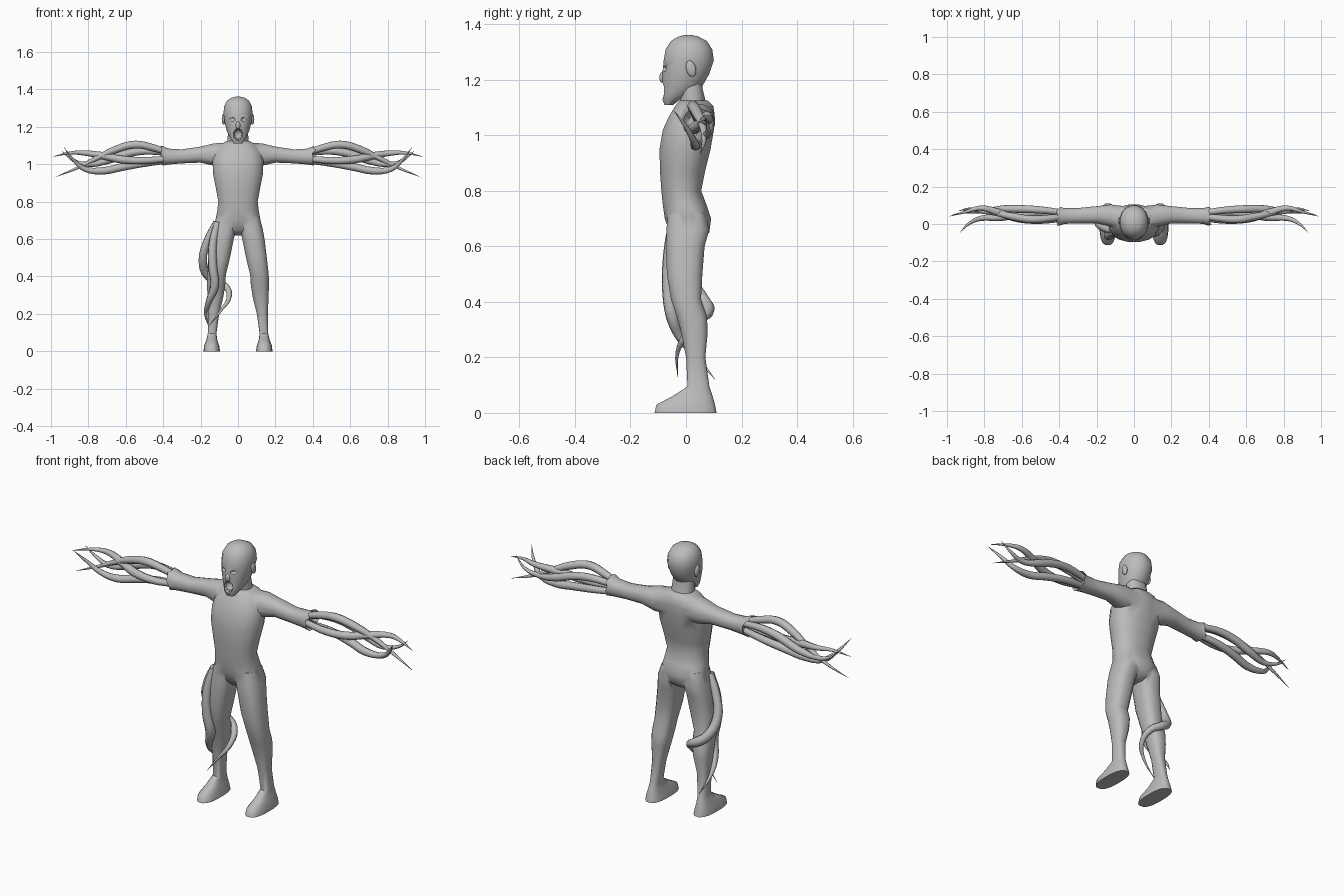
import bpy, bmesh, math, random
from mathutils import Vector

random.seed(4)
skin = bpy.data.materials.new("grey_skin")
skin.diffuse_color = (0.5, 0.5, 0.5, 1)


def activate(ob):
    bpy.ops.object.select_all(action='DESELECT')
    ob.select_set(True)
    bpy.context.view_layer.objects.active = ob


def smooth(ob, angle=50):
    activate(ob)
    bpy.ops.object.shade_smooth_by_angle(angle=math.radians(angle))


def loft(name, rings, axis='z', sides=16, power=2.3, side=1, ragged=0):
    """Skin rounded sections (position, a0, a1, b0, b1) along an axis."""
    bm = bmesh.new()
    loops = []
    for n, (p, a0, a1, b0, b1) in enumerate(rings):
        loop = []
        for i in range(sides):
            t = 2 * math.pi * (i + 0.5) / sides
            c, s = math.cos(t), math.sin(t)
            a = (a0 + a1) / 2 + (a1 - a0) / 2 * math.copysign(abs(c) ** (2 / power), c)
            b = (b0 + b1) / 2 + (b1 - b0) / 2 * math.copysign(abs(s) ** (2 / power), s)
            q = p + (random.uniform(-ragged, ragged) if n == len(rings) - 2 else 0)
            co = (a * side, b, q) if axis == 'z' else (q * side, a, b)
            loop.append(bm.verts.new(co))
        loops.append(loop)
    for lo, hi in zip(loops, loops[1:]):
        for i in range(sides):
            j = (i + 1) % sides
            bm.faces.new((lo[i], lo[j], hi[j], hi[i]))
    bm.faces.new(loops[0])
    bm.faces.new(loops[-1])
    bmesh.ops.recalc_face_normals(bm, faces=bm.faces)
    me = bpy.data.meshes.new(name)
    bm.to_mesh(me)
    bm.free()
    me.materials.append(skin)
    ob = bpy.data.objects.new(name, me)
    bpy.context.collection.objects.link(ob)
    return ob


def ball(name, loc, size, rot=(0, 0, 0)):
    bpy.ops.mesh.primitive_uv_sphere_add(segments=12, ring_count=8, location=loc, rotation=rot)
    ob = bpy.context.object
    ob.name = name
    ob.scale = size
    ob.data.materials.append(skin)
    return ob


def combine(target, other, operation):
    activate(target)
    mod = target.modifiers.new("join", 'BOOLEAN')
    mod.operation, mod.solver, mod.object = operation, 'EXACT', other
    bpy.ops.object.modifier_apply(modifier=mod.name)
    bpy.data.objects.remove(other)


def tendril(name, points, radius, side=1):
    """Tapering tube through the points, ending in a spike."""
    cu = bpy.data.curves.new(name, 'CURVE')
    cu.dimensions = '3D'
    cu.bevel_depth, cu.bevel_resolution, cu.resolution_u = radius, 2, 4
    cu.use_fill_caps = True
    sp = cu.splines.new('BEZIER')
    sp.bezier_points.add(len(points) - 1)
    last = len(points) - 1
    for i, (bp, (x, y, z)) in enumerate(zip(sp.bezier_points, points)):
        bp.co = (x * side, y, z)
        bp.handle_left_type = bp.handle_right_type = 'AUTO'
        t = i / last
        bp.radius = 0.02 if i == last else min(1, 0.75 + t) * min(1, 1.7 * (1 - t) + 0.1)
    cu.materials.append(skin)
    ob = bpy.data.objects.new(name, cu)
    bpy.context.collection.objects.link(ob)
    activate(ob)
    bpy.ops.object.convert(target='MESH')
    smooth(bpy.context.object, 75)


# Torso: position, half width, front, back
torso = [(0.62, 0.03, -0.03, 0.05), (0.65, 0.105, -0.06, 0.085), (0.70, 0.123, -0.078, 0.092),
         (0.75, 0.113, -0.085, 0.075), (0.80, 0.107, -0.09, 0.056), (0.87, 0.12, -0.095, 0.07),
         (0.95, 0.136, -0.097, 0.09), (1.02, 0.138, -0.085, 0.102), (1.07, 0.125, -0.062, 0.105),
         (1.105, 0.10, -0.04, 0.10), (1.125, 0.06, -0.025, 0.08)]
body = loft("body", [(z, -w, w, f, b) for z, w, f, b in torso])

# Neck
combine(body, loft("neck", [(1.06, -0.07, 0.07, -0.04, 0.095), (1.12, -0.057, 0.057, -0.022, 0.072),
                            (1.17, -0.055, 0.055, -0.025, 0.06), (1.22, -0.05, 0.05, -0.03, 0.06)]), 'UNION')

# Legs with feet, and arms with a torn cuff
leg = [(0, 0.095, 0.185, -0.115, 0.112), (0.03, 0.1, 0.182, -0.108, 0.106),
       (0.06, 0.11, 0.17, -0.05, 0.097), (0.095, 0.115, 0.162, 0.005, 0.085),
       (0.2, 0.1, 0.16, 0.0, 0.07), (0.29, 0.078, 0.164, -0.018, 0.079),
       (0.35, 0.068, 0.166, -0.035, 0.076), (0.41, 0.064, 0.165, -0.055, 0.055),
       (0.5, 0.042, 0.155, -0.07, 0.06), (0.6, 0.022, 0.143, -0.072, 0.068),
       (0.66, 0.008, 0.132, -0.072, 0.085), (0.72, 0.01, 0.115, -0.065, 0.07)]
arm = [(0.04, -0.03, 0.095, 0.99, 1.115), (0.125, -0.015, 0.105, 0.99, 1.113),
       (0.2, 0.003, 0.096, 1.008, 1.095), (0.3, 0.003, 0.086, 1.004, 1.08),
       (0.37, 0.0, 0.085, 0.998, 1.084), (0.405, -0.01, 0.092, 0.993, 1.098),
       (0.38, 0.008, 0.076, 1.01, 1.075)]
for s in (1, -1):
    combine(body, loft("leg", leg, power=2.6, side=s), 'UNION')
    combine(body, loft("arm", arm, axis='x', side=s, ragged=0.012), 'UNION')
smooth(body)

# Head: position, half width, front, back
skull = [(1.11, 0.022, -0.078, -0.045), (1.13, 0.036, -0.086, -0.02), (1.15, 0.048, -0.087, 0.03),
         (1.18, 0.062, -0.085, 0.062), (1.22, 0.072, -0.087, 0.085), (1.27, 0.079, -0.082, 0.102),
         (1.31, 0.076, -0.075, 0.096), (1.34, 0.06, -0.055, 0.076), (1.355, 0.038, -0.03, 0.047),
         (1.361, 0.014, -0.008, 0.024)]
head = loft("head", [(z, -w, w, f, b) for z, w, f, b in skull], power=2.1)
combine(head, ball("nose", (0, -0.083, 1.208), (0.013, 0.013, 0.022)), 'UNION')
combine(head, ball("mouth_cut", (0, -0.088, 1.16), (0.027, 0.04, 0.032)), 'DIFFERENCE')
for s in (1, -1):
    combine(head, ball("eye_cut", (s * 0.034, -0.086, 1.24), (0.02, 0.018, 0.013)), 'DIFFERENCE')
smooth(head)

# Ears
for s in (1, -1):
    smooth(ball("ear", (s * 0.077, 0.018, 1.24), (0.01, 0.018, 0.03), (0.25, 0, 0)))

# Teeth around the open mouth
for i in range(10):
    t = 2 * math.pi * (i + 0.5) / 10
    inward = Vector((-math.cos(t), 0, -math.sin(t)))
    loc = Vector((0.021 * math.cos(t), -0.072, 1.16 + 0.026 * math.sin(t)))
    bpy.ops.mesh.primitive_cone_add(vertices=5, radius1=0.005, radius2=0, depth=0.016, location=loc,
                                    rotation=inward.to_track_quat('Z', 'Y').to_euler())
    bpy.context.object.name = "tooth"
    bpy.context.object.data.materials.append(skin)

# Twisting tendrils growing out of each forearm
arm_tendrils = [
    [(0.37, 0.04, 1.06), (0.46, 0.03, 1.09), (0.55, 0.025, 1.105), (0.65, 0.04, 1.08),
     (0.75, 0.06, 1.035), (0.86, 0.065, 0.98), (0.98, 0.05, 0.93)],
    [(0.37, 0.03, 1.03), (0.5, 0.02, 1.02), (0.62, 0.03, 1.025), (0.72, 0.06, 1.045),
     (0.82, 0.085, 1.06), (0.9, 0.065, 1.06), (0.99, 0.04, 1.04)],
    [(0.37, 0.05, 1.02), (0.5, 0.06, 1.005), (0.62, 0.05, 0.985), (0.72, 0.035, 0.965),
     (0.82, 0.03, 0.975), (0.885, 0.0, 1.03), (0.93, -0.045, 1.09)],
    [(0.37, 0.06, 1.06), (0.5, 0.075, 1.07), (0.6, 0.08, 1.055), (0.7, 0.08, 1.02),
     (0.8, 0.07, 1.0), (0.88, 0.08, 1.02), (0.94, 0.07, 1.07)]]
for s in (1, -1):
    for pts in arm_tendrils:
        tendril("arm_tendril", pts, 0.021, s)

# Two tendrils wrapped around one leg
tendril("outer_leg_tendril", [(-0.115, -0.035, 0.69), (-0.16, -0.02, 0.6), (-0.188, 0.01, 0.49),
        (-0.165, 0.06, 0.41), (-0.11, 0.08, 0.37), (-0.06, 0.055, 0.34), (-0.05, 0.0, 0.28),
        (-0.09, -0.03, 0.22), (-0.16, -0.03, 0.13)], 0.024)
tendril("front_leg_tendril", [(-0.11, -0.045, 0.69), (-0.135, -0.06, 0.57), (-0.135, -0.062, 0.45),
        (-0.125, -0.05, 0.35), (-0.155, -0.02, 0.27), (-0.172, 0.04, 0.2), (-0.15, 0.105, 0.12)], 0.025)
